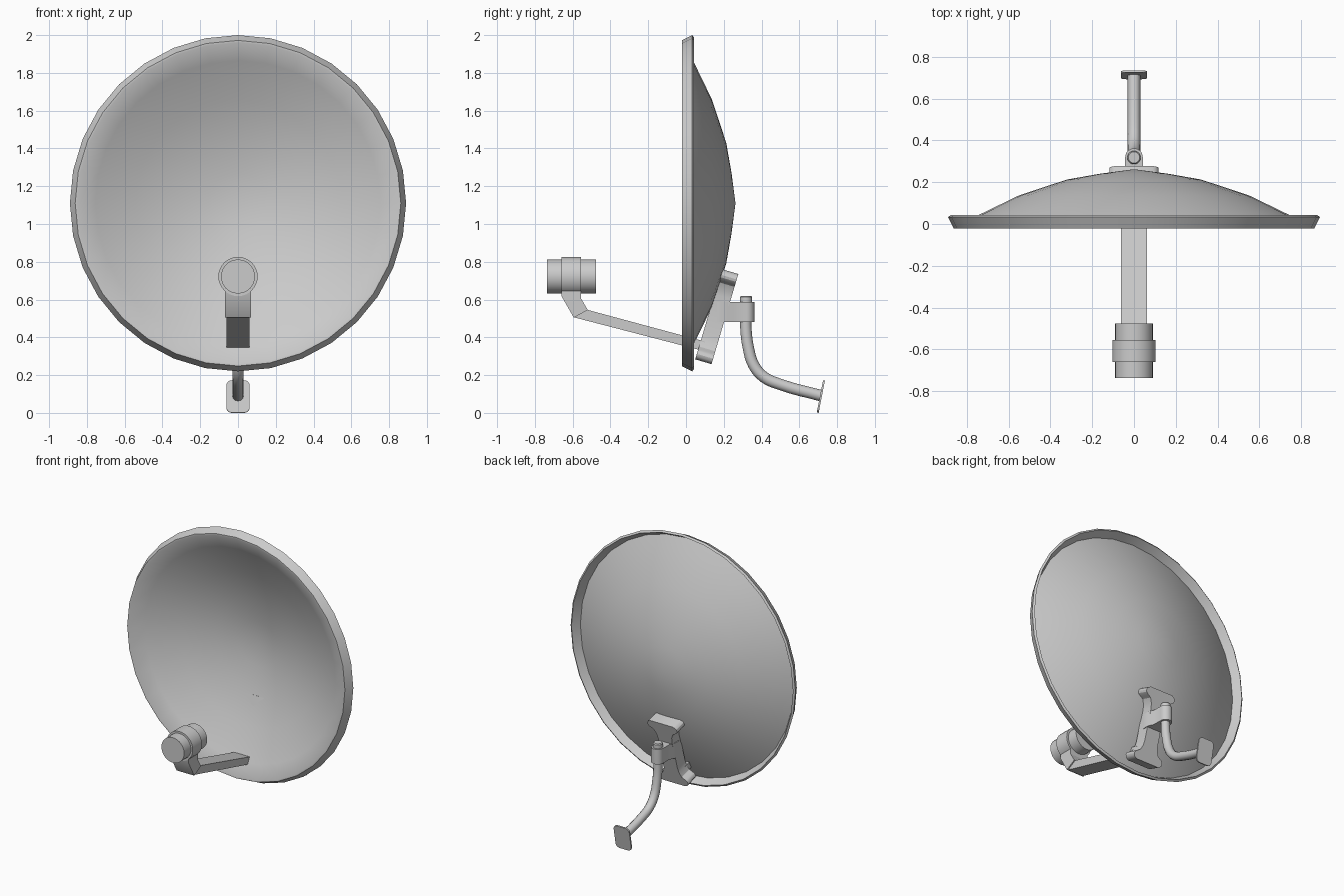
import bpy, bmesh, math
from mathutils import Vector

if "Cube" in bpy.data.objects:
    bpy.data.objects.remove(bpy.data.objects["Cube"])


def finish(name, bm, angle=30):
    """Turn a bmesh into a cleaned, shaded object."""
    bmesh.ops.remove_doubles(bm, verts=bm.verts, dist=1e-5)
    bmesh.ops.recalc_face_normals(bm, faces=bm.faces)
    me = bpy.data.meshes.new(name)
    bm.to_mesh(me)
    bm.free()
    ob = bpy.data.objects.new(name, me)
    bpy.context.collection.objects.link(ob)
    shade(ob, angle)
    return ob


def shade(ob, angle=30):
    bpy.ops.object.select_all(action='DESELECT')
    ob.select_set(True)
    bpy.context.view_layer.objects.active = ob
    bpy.ops.object.shade_smooth_by_angle(angle=math.radians(angle))


def lathe(name, profile, place, sides=32, angle=30):
    """Revolve (radius, height) points; place(a, b, h) maps to world."""
    bm = bmesh.new()
    rings = []
    for r, h in profile:
        rings.append([bm.verts.new(place(r * math.sin(2 * math.pi * i / sides),
                                         r * math.cos(2 * math.pi * i / sides), h))
                      for i in range(sides)])
    for a, b in zip(rings, rings[1:]):
        for i in range(sides):
            j = (i + 1) % sides
            bm.faces.new((a[i], a[j], b[j], b[i]))
    return finish(name, bm, angle)


def prism(name, outline, depth, place, angle=30):
    """Extrude a 2D outline between two depths; place(u, v, d) maps to world."""
    bm = bmesh.new()
    a, b = [[bm.verts.new(place(u, v, d)) for u, v in outline] for d in depth]
    bm.faces.new(a)
    bm.faces.new(b)
    n = len(outline)
    for i in range(n):
        j = (i + 1) % n
        bm.faces.new((a[i], a[j], b[j], b[i]))
    return finish(name, bm, angle)


def arc(cx, cy, r, start, end, steps):
    return [(cx + r * math.cos(math.radians(start + (end - start) * i / steps)),
             cy + r * math.sin(math.radians(start + (end - start) * i / steps)))
            for i in range(steps + 1)]


def mirrored(half):
    return half + [(-x, y) for x, y in reversed(half)]


# Dish: thin bowl with a rim folded back and outwards
back = [(0, .262), (.16, .241), (.32, .213), (.55, .137), (.76, .035), (.845, -.012)]
rim = [(.877, .043), (.89, .033), (.862, -.022), (.85, -.022)]
front = [(.755, .027), (.545, .128), (.317, .204), (.158, .232), (0, .252)]
lathe("dish", back + rim + front, lambda a, b, h: (a, h, 1.11 + b))

# Receiver: stepped drum with a collar
drum = [(0, -.737), (.09, -.737), (.09, -.66), (.104, -.66), (.104, -.555),
        (.09, -.555), (.09, -.477), (0, -.477)]
lathe("receiver", drum, lambda a, b, h: (a, h, .722 + b))


# Neck and feed arm, side profiles extruded across x
def across(u, v, d):
    return (d, u, v)


prism("receiver_neck", [(-.66, .70), (-.66, .62), (-.594, .504), (-.52, .545),
                        (-.555, .605), (-.555, .70)], (-.07, .07), across)
prism("feed_arm", [(-.594, .506), (-.52, .545), (.10, .378), (.10, .326)],
      (-.062, .062), across)

# Mounting bracket: waisted spine with a wide bar at each end, tilted along the dish
bottom, top = Vector((0, .135, .258)), Vector((0, .277, .735))
along = (top - bottom).normalized()
out = Vector((0, along.z, -along.y))
middle = (top + bottom) / 2
half_len = (top - bottom).length / 2
upper = ([(.055, .0), (.055, .11), (.06, .145), (.075, .178), (.09, .188)]
         + arc(.092, half_len - .030, .026, -90, 90, 6)[1:-1]
         + [(.09, half_len)])
right_side = [(x, -s) for x, s in reversed(upper[1:])] + upper
prism("mount_bracket", mirrored(right_side), (-.09, 0),
      lambda x, s, d: Vector((x, 0, 0)) + middle + along * s + out * d)

# Clamp wrapped round the mast
clamp_half = [(.06, .165), (.06, .215), (.043, .25)] + arc(0, .32, .042, 0, 84, 7)
prism("mast_clamp", mirrored(clamp_half), (.48, .587), lambda x, y, z: (x, y, z))

# Mast: bent tube
curve = bpy.data.curves.new("mast", 'CURVE')
curve.dimensions = '3D'
curve.bevel_depth = .03
curve.bevel_resolution = 4
curve.resolution_u = 4
curve.use_fill_caps = True
path = [(.317, .60), (.317, .45), (.33, .345), (.359, .252), (.412, .19),
        (.501, .15), (.712, .092)]
spline = curve.splines.new('BEZIER')
spline.bezier_points.add(len(path) - 1)
for p, (y, z) in zip(spline.bezier_points, path):
    p.co = (0, y, z)
    p.handle_left_type = p.handle_right_type = 'AUTO'
mast = bpy.data.objects.new("mast", curve)
bpy.context.collection.objects.link(mast)
bpy.ops.object.select_all(action='DESELECT')
mast.select_set(True)
bpy.context.view_layer.objects.active = mast
bpy.ops.object.convert(target='MESH')
shade(bpy.context.view_layer.objects.active, 40)

# Mast cap
lathe("mast_cap", [(0, .58), (.032, .58), (.032, .613), (.027, .62), (0, .62)],
      lambda a, b, h: (a, .318 + b, h), 20)

# Wall plate: thin rounded rectangle tilted back
tilt = math.radians(11)
up = Vector((0, math.sin(tilt), math.cos(tilt)))
rear = Vector((0, math.cos(tilt), -math.sin(tilt)))
plate = arc(.032, -.057, .03, -90, 0, 5) + arc(.032, .057, .03, 0, 90, 5)
prism("wall_plate", mirrored(plate), (-.005, .005),
      lambda x, s, d: Vector((x, .714, .0865)) + up * s + rear * d)
